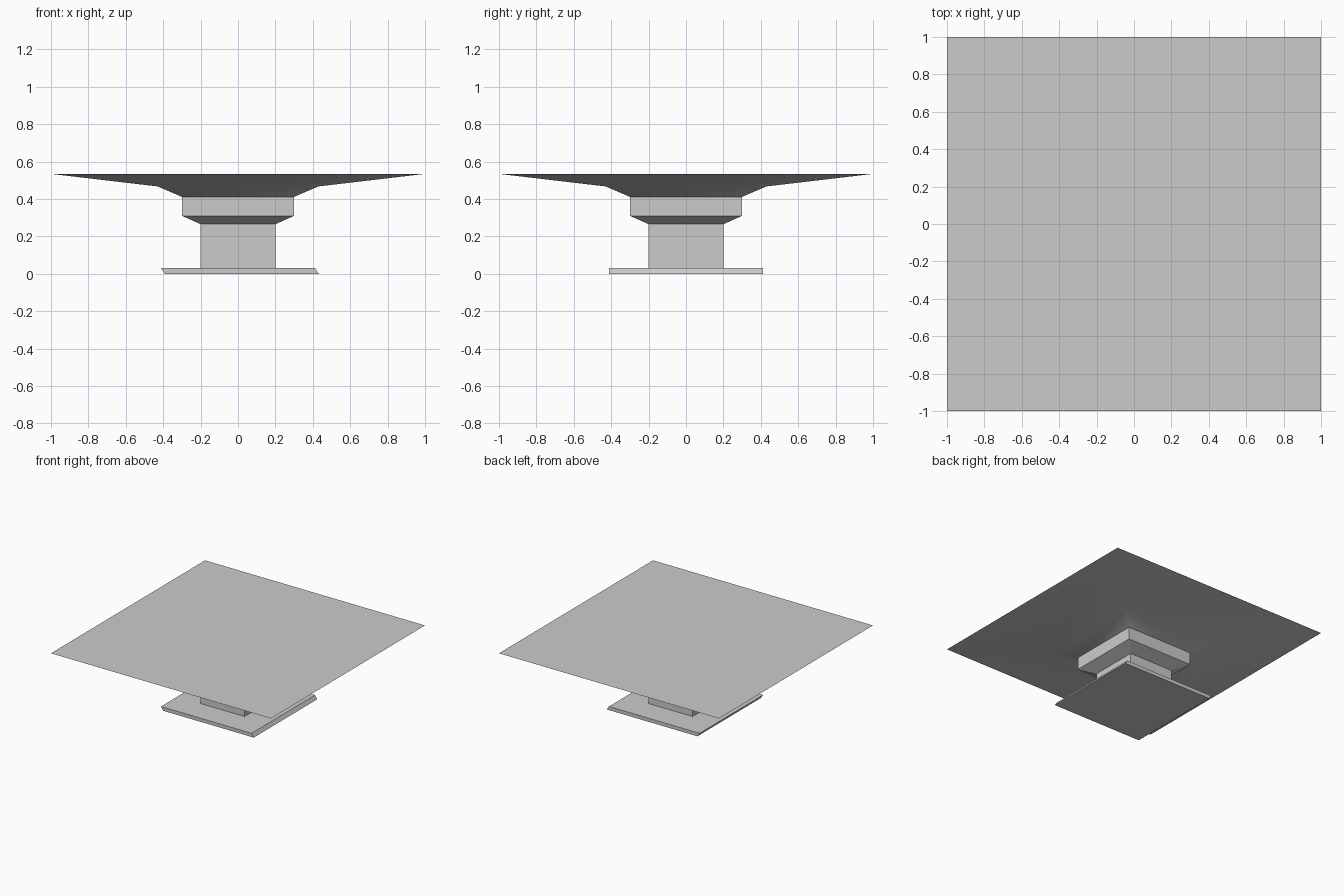
import bpy
import bmesh
import math

cube = bpy.data.objects.get("Cube")
if cube:
    bpy.data.objects.remove(cube, do_unlink=True)

# One plain grey for the whole model
GREY = (0.6, 0.6, 0.6, 1.0)
mat = bpy.data.materials.new("plain grey")
mat.use_nodes = True
mat.diffuse_color = GREY
mat.node_tree.nodes["Principled BSDF"].inputs["Base Color"].default_value = GREY


def square_stack(name, profile, bottom=False, top=False):
    """Join square rings given as (half width, height, x shift)."""
    bm = bmesh.new()
    rings = []
    for half, z, shift in profile:
        corners = [(-1, -1), (1, -1), (1, 1), (-1, 1)]
        rings.append([bm.verts.new((x * half + shift, y * half, z)) for x, y in corners])
    for low, high in zip(rings, rings[1:]):
        for i in range(4):
            j = (i + 1) % 4
            bm.faces.new((low[i], low[j], high[j], high[i]))
    if bottom:
        bm.faces.new(rings[0][::-1])
    if top:
        bm.faces.new(rings[-1])
    mesh = bpy.data.meshes.new(name)
    bm.to_mesh(mesh)
    bm.free()
    mesh.materials.append(mat)
    obj = bpy.data.objects.new(name, mesh)
    bpy.context.collection.objects.link(obj)
    bpy.ops.object.select_all(action="DESELECT")
    obj.select_set(True)
    bpy.context.view_layer.objects.active = obj
    bpy.ops.object.shade_smooth_by_angle(angle=math.radians(33))
    return obj


# Ground plate, leaning slightly so its foot sits further to +x
square_stack("base_plate", [(0.412, 0, 0.02), (0.412, 0.03, 0)], bottom=True, top=True)

# Square shaft
square_stack("column", [(0.2, 0.03, 0), (0.2, 0.265, 0)])

# Flared block on top of the shaft
square_stack("capital", [(0.2, 0.265, 0), (0.3, 0.31, 0), (0.3, 0.411, 0)])

# Wide deck, tapering to a thin rim
square_stack("deck", [(0.3, 0.411, 0), (0.43, 0.467, 0), (1.0, 0.534, 0)], top=True)
